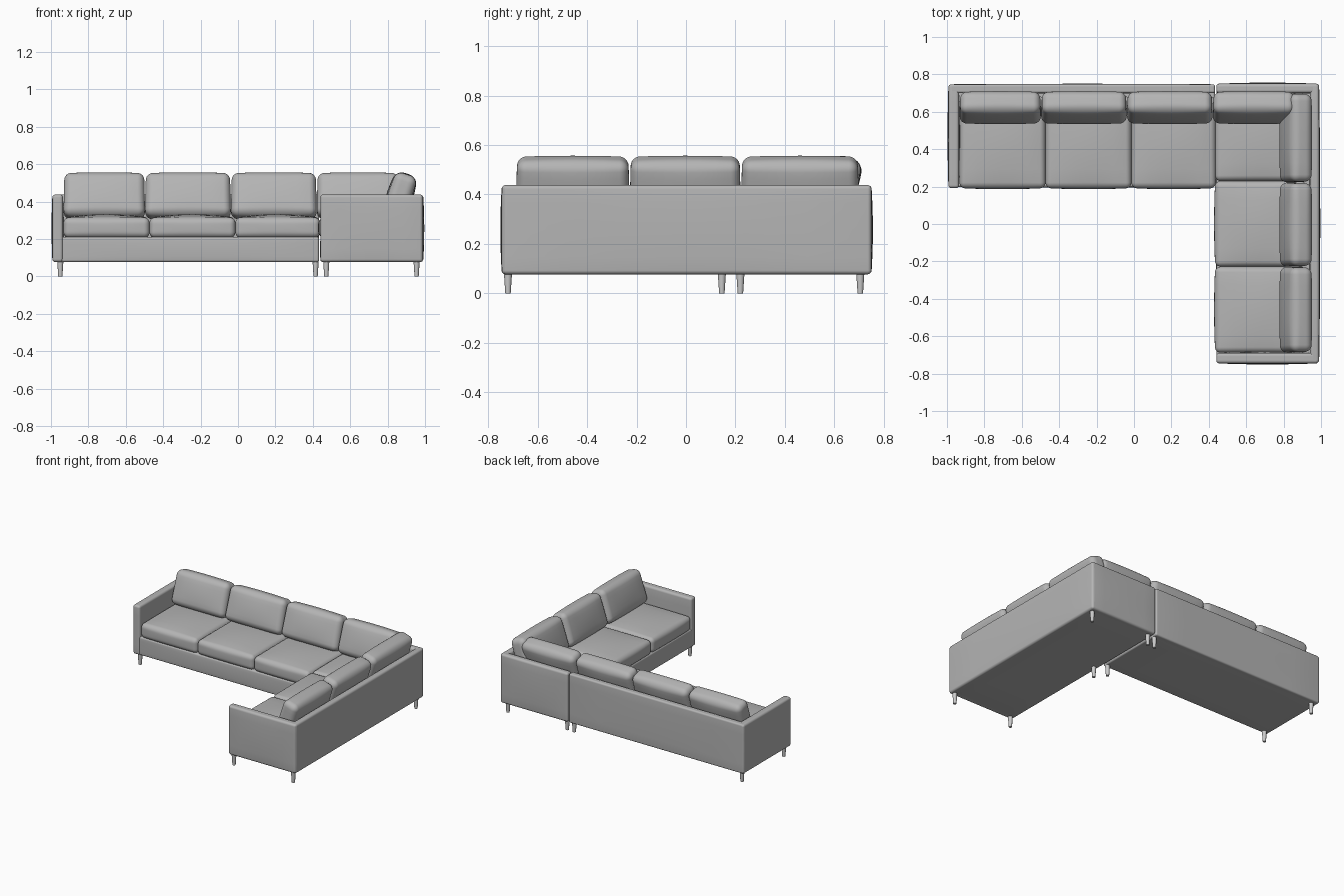
import bpy, bmesh, math
from mathutils import Vector

if "Cube" in bpy.data.objects:
    bpy.data.objects.remove(bpy.data.objects["Cube"])


def material(name, rgb):
    m = bpy.data.materials.new(name)
    m.diffuse_color = (*rgb, 1)
    m.use_nodes = True
    m.node_tree.nodes["Principled BSDF"].inputs["Base Color"].default_value = m.diffuse_color
    return m


FABRIC = material("grey fabric", (0.46, 0.46, 0.46))
LEG = material("light grey leg", (0.60, 0.60, 0.60))
N, EDGE = 14, 4      # grid steps per side, steps spent on each rounded edge


def finish(name, bm, mat, loc, rot=(0, 0, 0)):
    me = bpy.data.meshes.new(name)
    bm.to_mesh(me)
    bm.free()
    me.materials.append(mat)
    for p in me.polygons:
        p.use_smooth = True
    ob = bpy.data.objects.new(name, me)
    ob.location, ob.rotation_euler = loc, rot
    bpy.context.collection.objects.link(ob)
    return ob


def soft_box(name, centre, size, r, bulge=(0, 0, 0), rot=(0, 0, 0), taper=0.0):
    """Rounded box whose faces swell outwards by the bulge amounts."""
    h = [s / 2 for s in size]
    bm = bmesh.new()
    bmesh.ops.create_cube(bm, size=2)
    bmesh.ops.subdivide_edges(bm, edges=bm.edges[:], cuts=N - 1, use_grid_fill=True)

    def place(t, half):
        i = round((t + 1) / 2 * N)
        if i <= EDGE:
            return -half + r * i / EDGE
        if i >= N - EDGE:
            return half - r * (N - i) / EDGE
        return (half - r) * (2 * (i - EDGE) / (N - 2 * EDGE) - 1)

    for v in bm.verts:
        p = Vector([place(v.co[k], h[k]) for k in range(3)])
        inner = Vector([max(-h[k] + r, min(h[k] - r, p[k])) for k in range(3)])
        p = inner + (p - inner).normalized() * r
        u = [p[k] / h[k] for k in range(3)]
        for k in range(3):
            a, b = u[(k + 1) % 3], u[(k + 2) % 3]
            p[k] += bulge[k] * u[k] * (1 - a * a) * (1 - b * b)
        p.x *= 1 - taper * (u[2] + 1) / 2
        v.co = p
    return finish(name, bm, FABRIC, centre, rot)


def span(name, x, y, z, r, bulge=(0, 0, 0)):
    """Soft box given by its extents on each axis."""
    ext = (x, y, z)
    return soft_box(name, [sum(e) / 2 for e in ext], [e[1] - e[0] for e in ext], r, bulge)


# Long unit frame
span("long_base", (-0.96, 0.433), (0.198, 0.73), (0.077, 0.212), 0.012, (0, 0.004, 0))
span("long_back", (-0.985, 0.433), (0.70, 0.747), (0.077, 0.438), 0.012, (0, 0.003, 0))
span("long_arm", (-0.992, -0.936), (0.192, 0.747), (0.077, 0.438), 0.016, (0.005, 0, 0))

# Corner unit frame
span("corner_base", (0.442, 0.97), (-0.72, 0.73), (0.077, 0.212), 0.012, (0.004, 0, 0))
span("corner_side_back", (0.942, 0.99), (-0.742, 0.75), (0.077, 0.438), 0.016, (0.006, 0, 0))
span("corner_rear_back", (0.44, 0.988), (0.70, 0.75), (0.077, 0.438), 0.016, (0, 0.006, 0))
span("corner_arm", (0.44, 0.988), (-0.745, -0.69), (0.077, 0.438), 0.016, (0, 0.006, 0))

# Seat cushions
xs = [-0.933, -0.473, -0.014, 0.438]
for a, b in zip(xs, xs[1:]):
    span("long_seat_cushion", (a, b), (0.192, 0.68), (0.207, 0.315), 0.03, (0, 0.006, 0.018))
ys = [-0.688, -0.228, 0.23, 0.69]
for a, b in zip(ys, ys[1:]):
    span("corner_seat_cushion", (0.434, 0.92), (a, b), (0.207, 0.315), 0.03, (0.006, 0, 0.018))

# Leaning back cushions
LEAN = math.radians(18)
xb = [-0.933, -0.497, -0.038, 0.421, 0.862]
for a, b in zip(xb, xb[1:]):
    soft_box("rear_back_cushion", ((a + b) / 2, 0.622, 0.43), (b - a, 0.118, 0.24), 0.038,
             (0, 0.012, 0.006), (-LEAN, 0, 0), 0.02)
yb = [-0.688, -0.228, 0.222, 0.70]
for a, b in zip(yb, yb[1:]):
    soft_box("side_back_cushion", (0.865, (a + b) / 2, 0.43), (b - a, 0.118, 0.24), 0.038,
             (0, 0.012, 0.006), (-LEAN, 0, -math.pi / 2), 0.02)

# Tapered legs
for x, y in [(-0.95, 0.22), (-0.95, 0.705), (0.415, 0.22), (0.415, 0.705),
             (0.472, 0.705), (0.955, 0.705), (0.472, 0.145),
             (0.472, -0.72), (0.955, -0.72)]:
    bm = bmesh.new()
    bmesh.ops.create_cone(bm, cap_ends=True, segments=20, radius1=0.011, radius2=0.017, depth=0.09)
    leg = finish("leg", bm, LEG, (x, y, 0.045))
    bpy.context.view_layer.objects.active = leg
    bpy.ops.object.select_all(action='DESELECT')
    leg.select_set(True)
    bpy.ops.object.shade_smooth_by_angle(angle=math.radians(40))
